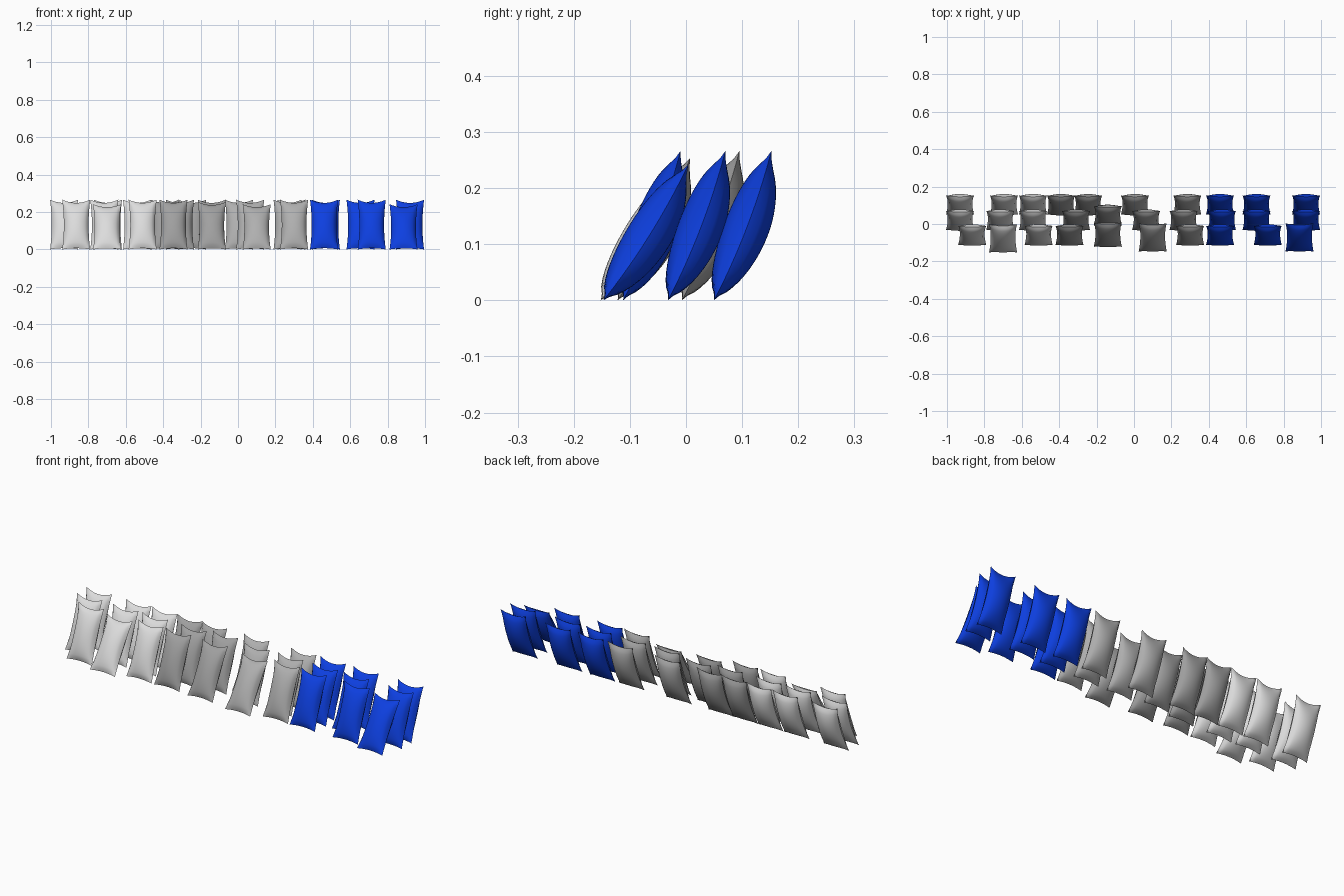
import bpy, bmesh, math

cube = bpy.data.objects.get("Cube")
if cube:
    bpy.data.objects.remove(cube)

WIDTH, LENGTH, THICK = 0.15, 0.285, 0.08


def material(name, rgb):
    mat = bpy.data.materials.new(name)
    mat.use_nodes = True
    mat.diffuse_color = (*rgb, 1)
    mat.node_tree.nodes["Principled BSDF"].inputs["Base Color"].default_value = (*rgb, 1)
    return mat


def pillow_mesh(mat):
    """Two bulging sheets joined along a pinched seam; the origin is on the bottom edge."""
    bm = bmesh.new()
    for side in (-1, 1):
        sheet = bmesh.ops.create_grid(bm, x_segments=14, y_segments=20, size=1)["verts"]
        for vert in sheet:
            u, v = vert.co.x, vert.co.y
            across, along = max(0, 1 - u * u), max(0, 1 - v * v)
            vert.co.x = WIDTH / 2 * u * (1 - 0.12 * along)
            vert.co.z = LENGTH / 2 * (1 + v * (1 - (0.13 if v > 0 else 0.05) * across))
            puff = across ** 0.55 * along ** 0.65
            vert.co.y = side * THICK / 2 * puff + 0.008 * along
    bmesh.ops.remove_doubles(bm, verts=bm.verts, dist=0.0001)
    bmesh.ops.recalc_face_normals(bm, faces=bm.faces)
    for face in bm.faces:
        face.smooth = True
    # keep the seam crisp
    for edge in bm.edges:
        if len(edge.link_faces) == 2 and edge.calc_face_angle() > math.radians(50):
            edge.smooth = False
    mesh = bpy.data.meshes.new("pillow")
    bm.to_mesh(mesh)
    bm.free()
    mesh.materials.append(mat)
    return mesh


white = pillow_mesh(material("off_white", (0.72, 0.72, 0.72)))
dark = pillow_mesh(material("dark_grey", (0.35, 0.35, 0.35)))
grey = pillow_mesh(material("mid_grey", (0.43, 0.43, 0.43)))
blue = pillow_mesh(material("blue", (0.004, 0.05, 0.75)))
columns = [white] * 3 + [dark] * 2 + [grey] * 2 + [blue] * 3

# each row: depth of the bottom edge, then pillow centres from right to left
rows = {
    "back": (0.05, [-.93, -.695, -.54, -.39, -.245, .005, .285, .46, .655, .92]),
    "middle": (-0.032, [-.93, -.715, -.54, -.31, -.14, .065, .265, .47, .655, .92]),
    "front": (-0.112, [-.865, -.70, -.51, -.345, -.14, .10, .30, .46, .715, .885]),
}
# pillows that slump further back: extra lean in degrees and shift in depth
slumped = {("front", 2): (11, -0.04), ("front", 6): (11, -0.035), ("front", 10): (11, -0.035),
           ("front", 5): (6, -0.01), ("middle", 5): (0, 0.025)}

for row, (depth, centres) in rows.items():
    for number, (x, mesh) in enumerate(zip(centres, columns), 1):
        lean, shift = slumped.get((row, number), (0, 0))
        pillow = bpy.data.objects.new(f"{row}_pillow_{number}", mesh)
        pillow.location = (x, depth + shift, 0)
        pillow.rotation_euler.x = -math.radians(21 + lean)
        bpy.context.collection.objects.link(pillow)
